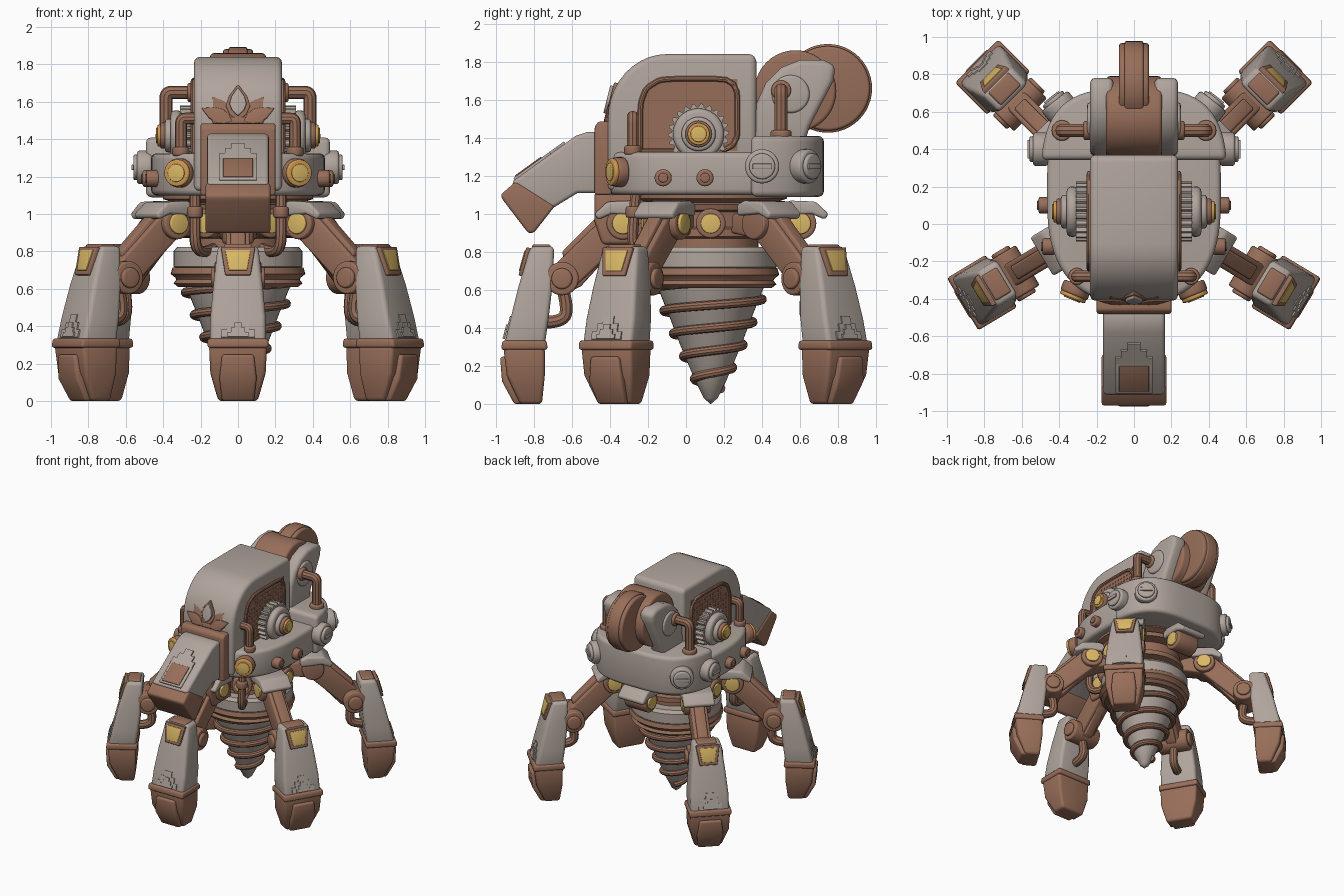
import bpy, bmesh, math
from mathutils import Matrix, Vector
from math import sin, cos, pi, radians

if "Cube" in bpy.data.objects:
    bpy.data.objects.remove(bpy.data.objects["Cube"])

def material(name, rgb):
    m = bpy.data.materials.new(name)
    m.diffuse_color = (*rgb, 1)
    m.use_nodes = True
    m.node_tree.nodes["Principled BSDF"].inputs["Base Color"].default_value = m.diffuse_color
    return m

GREY = material("stone grey", (.435, .375, .335))
BROWN = material("copper brown", (.31, .155, .10))
YELLOW = material("lamp yellow", (.70, .48, .13))
ORANGE = material("lamp rim orange", (.62, .32, .08))
I4 = Matrix()
SIDE = Matrix(((0, 0, 1, 0), (1, 0, 0, 0), (0, 1, 0, 0), (0, 0, 0, 1)))  # profile in y,z; depth along x
LEGP = Matrix.Rotation(pi / 2, 4, 'X')                                    # profile in x,z; depth along -y

def emit(name, bm, mat, M=I4, bevel=0):
    bm.transform(M)
    bmesh.ops.remove_doubles(bm, verts=bm.verts, dist=1e-5)
    bmesh.ops.recalc_face_normals(bm, faces=bm.faces)
    if bevel:
        es = [e for e in bm.edges if e.calc_face_angle(0) > .6]
        bmesh.ops.bevel(bm, geom=es, offset=bevel, segments=3, profile=.5, affect='EDGES', clamp_overlap=True)
    for f in bm.faces:
        f.smooth = True
    for e in bm.edges:
        e.smooth = e.calc_face_angle(0) < .62
    me = bpy.data.meshes.new(name)
    bm.to_mesh(me)
    bm.free()
    me.materials.append(mat)
    ob = bpy.data.objects.new(name, me)
    bpy.context.collection.objects.link(ob)

def prism(name, pts, t0, t1, mat, M=I4, bevel=0):
    bm = bmesh.new()
    lo, hi = ([bm.verts.new((x, y, t)) for x, y in pts] for t in (t0, t1))
    bm.faces.new(lo)
    bm.faces.new(hi)
    for i in range(len(pts)):
        bm.faces.new((lo[i - 1], lo[i], hi[i], hi[i - 1]))
    emit(name, bm, mat, M, bevel)

def loft(name, secs, mat, M=I4, bevel=0):
    """Stack of rectangles: (z, x0, x1, half width in y)."""
    bm = bmesh.new()
    rows = [[bm.verts.new(c) for c in ((a, -w, z), (b, -w, z), (b, w, z), (a, w, z))] for z, a, b, w in secs]
    bm.faces.new(rows[0])
    bm.faces.new(rows[-1])
    for p, q in zip(rows, rows[1:]):
        for i in range(4):
            bm.faces.new((p[i - 1], p[i], q[i], q[i - 1]))
    emit(name, bm, mat, M, bevel)

def lathe(name, prof, mat, M=I4, n=48):
    bm = bmesh.new()
    rows = [[bm.verts.new((r * cos(2 * pi * i / n), r * sin(2 * pi * i / n), z)) for i in range(n)] for r, z in prof]
    for p, q in zip(rows, rows[1:]):
        for i in range(n):
            bm.faces.new((p[i - 1], p[i], q[i], q[i - 1]))
    emit(name, bm, mat, M)

def cyl(name, p, d, r, depth, mat, M=I4, bevel=.012, n=28):
    """Round peg starting at p and growing along d."""
    A = Matrix.Translation(p) @ Vector(d).to_track_quat('Z', 'Y').to_matrix().to_4x4()
    prism(name, [(r * cos(2 * pi * i / n), r * sin(2 * pi * i / n)) for i in range(n)], 0, depth, mat, M @ A, bevel)

def tube(name, pts, r, mat, M=I4, res=5):
    cu = bpy.data.curves.new(name, 'CURVE')
    cu.dimensions, cu.bevel_depth, cu.bevel_resolution, cu.use_fill_caps = '3D', r, 3, True
    sp = cu.splines.new('NURBS')
    sp.points.add(len(pts) - 1)
    for q, p in zip(sp.points, pts):
        q.co = (*p, 1)
    sp.order_u, sp.use_endpoint_u, sp.resolution_u = 3, True, res
    ob = bpy.data.objects.new(name, cu)
    bpy.context.collection.objects.link(ob)
    me = bpy.data.meshes.new_from_object(ob.evaluated_get(bpy.context.evaluated_depsgraph_get()))
    bm = bmesh.new()
    bm.from_mesh(me)
    bpy.data.objects.remove(ob)
    bpy.data.meshes.remove(me)
    emit(name, bm, mat, M)

def frame(o, x, y):
    x, y = Vector(x).normalized(), Vector(y).normalized()
    return Matrix.Translation(o) @ Matrix((x, y, x.cross(y))).transposed().to_4x4()

def trap(a, b, y0, y1):
    return [(-a, y0), (a, y0), (b, y1), (-b, y1)]

def steps(s):
    half = [(.09, 0), (.09, .3), (.062, .3), (.062, .6), (.032, .6), (.032, .9)]
    pts = [(x * s, y * .14 * s) for x, y in half]
    return pts + [(-x, y) for x, y in reversed(pts)]

# hip: joint, side lamps and cover; x outward, z up
def hip(tag, M, lamps):
    prism(tag + "_hip_cover", [(.36, .99), (.36, 1.05), (.41, 1.07), (.54, 1.065), (.61, 1.0), (.59, .97), (.52, 1.0)], -.12, .12, GREY, M @ LEGP, .015)
    cyl(tag + "_hip_joint", (.46, -.1, .95), (0, 1, 0), .085, .2, BROWN, M)
    for s in lamps:
        cyl(tag + "_hip_lamp", (.46, s * .09, .95), (0, s, 0), .056, .025, YELLOW, M, .006)

# five legs, each built in its own frame, outer edge at x = 1.1
def leg(tag, px, py, heading, lamps=(1, -1)):
    h = radians(heading)
    M = Matrix.Translation((px - 1.1 * cos(h), py - 1.1 * sin(h), 0)) @ Matrix.Rotation(h, 4, 'Z')
    P = M @ LEGP
    hip(tag, M, lamps)
    prism(tag + "_arm", [(.26, .9), (.27, 1.0), (.47, 1.04), (.54, 1.0), (.83, .72), (.74, .59), (.44, .87)], -.065, .065, BROWN, P, .015)
    prism(tag + "_arm_ridge", [(.5, 1.01), (.56, 1.02), (.78, .80), (.72, .6), (.68, .62), (.47, .85)], -.04, .04, BROWN, P, .012)
    for s in (1, -1):
        cyl(tag + "_knee_cap", (.78, s * .11, .66), (0, s, 0), .055, .035, BROWN, M)
    cyl(tag + "_knee", (.78, -.125, .66), (0, 1, 0), .088, .25, BROWN, M)
    tube(tag + "_hook", [(.78, 0, .62), (.75, 0, .52), (.77, 0, .43), (.88, 0, .43)], .035, BROWN, M)
    loft(tag + "_shin", [(.31, .87, 1.083, .15), (.45, .85, 1.05, .148), (.62, .83, 1.008, .132), (.83, .82, .945, .108)], GREY, M, .025)
    F = M @ frame((.972, 0, .755), (0, 1, 0), (-.15, 0, .53))
    prism(tag + "_window_frame", trap(.068, .092, -.085, .07), -.02, .014, BROWN, F, .006)
    prism(tag + "_window", trap(.048, .068, -.062, .05), 0, .019, YELLOW, F, .003)
    loft(tag + "_shin_top", [(.80, .84, .94, .08), (.84, .84, .935, .075)], BROWN, M, .01)
    F = M @ frame((1.075, 0, .34), (0, 1, 0), (-.14, 0, .53))
    prism(tag + "_step_relief", steps(1.0), -.01, .01, GREY, F)
    prism(tag + "_step_relief_inner", steps(.62), -.01, .018, GREY, F)
    loft(tag + "_foot_band", [(.285, .855, 1.1, .163), (.335, .86, 1.093, .163)], BROWN, M, .015)
    loft(tag + "_foot", [(0, .885, 1.0, .105), (.15, .87, 1.07, .148), (.3, .87, 1.088, .155)], BROWN, M, .02)
    loft(tag + "_toe", [(0, .95, 1.03, .085), (.12, .95, 1.095, .1), (.25, .95, 1.105, .085)], BROWN, M, .015)

leg("front_leg", 0, -.972, -90)
for s, n in ((1, "right"), (-1, "left")):
    leg(n + "_side_leg", s * .918, -.43, -31 if s > 0 else 211)
    leg(n + "_rear_leg", s * .842, .872, 45 if s > 0 else 135, (s,))
hip("back", Matrix.Translation((0, .14, 0)) @ Matrix.Rotation(pi / 2, 4, 'Z'), (1, -1))

# drill and waist
C = Matrix.Translation((0, .13, 0))
lathe("drill_cone", [(0, 0), (.035, .03), (.085, .13), (.16, .31), (.225, .48), (.29, .64), (.3, .72), (0, .72)], GREY, C)
lathe("drill_collar", [(0, .7), (.325, .7), (.345, .72), (.345, .80), (.325, .825), (0, .825)], GREY, C)
lathe("drill_ring", [(.2, .61), (.32, .61), (.345, .63), (.33, .65), (.335, .66), (.36, .68), (.35, .715), (.2, .715)], BROWN, C)
helix = []
for i in range(118):
    z = .64 - .56 * i / 117
    r = .02 + .45 * z + .012 * sin(pi * z / .64)
    a = -i * 2 * pi / 25
    helix.append((r * cos(a), r * sin(a), z))
tube("drill_thread", helix, .024, BROWN, C, 2)
lathe("waist", [(0, .8), (.25, .8), (.25, .87), (.31, .88), (.31, .92), (.28, .93), (.28, 1.01), (.36, 1.02), (.37, 1.05),
                (.34, 1.06), (.40, 1.08), (.40, 1.12), (0, 1.12)], BROWN, C)
for a in (0, 180, 242, 298):
    d = Vector((cos(radians(a)), sin(radians(a)), 0))
    cyl("waist_boss", d * .2 + Vector((0, .13, .95)), d, .078, .18, BROWN)
    cyl("waist_lamp", d * .37 + Vector((0, .13, .95)), d, .052, .02, YELLOW, bevel=.005)

# hull ring with its taller rear half
def oval(rx, ry, nf, nb, n=72):
    out = []
    for i in range(n):
        c, s = cos(2 * pi * i / n), sin(2 * pi * i / n)
        e = 2 / (nb if s > 0 else nf)
        out.append((math.copysign(abs(c) ** e * rx, c), .15 + math.copysign(abs(s) ** e * ry, s)))
    return out
prism("hull", oval(.465, .57, 2.6, 3.2), 1.1, 1.325, GREY, bevel=.03)
rear = [p for p in oval(.5, .575, 2.8, 3.2) if p[1] > .32]
prism("rear_hull", rear, 1.09, 1.41, GREY, bevel=.03)

# cabin
arc = [(-.1 - .31 * cos(pi / 2 * i / 10), 1.5 + .34 * sin(pi / 2 * i / 10)) for i in range(11)]
prism("cabin", [(-.41, 1.12)] + arc + [(.36, 1.84), (.37, 1.8), (.37, 1.2)], -.235, .235, GREY, SIDE, .03)
panel = [(-.24, 1.33), (-.24, 1.58), (-.21, 1.66), (-.13, 1.71), (.27, 1.71), (.27, 1.33)]
for s in (1, -1):
    S = Matrix.Scale(s, 4, (1, 0, 0))
    prism("grille", panel, .22, .241, BROWN, S @ SIDE)
    tube("grille_rim", [(.238, *p) for a, b in zip(panel, panel[1:] + panel[:1])
                        for p in (a, ((a[0] + b[0]) / 2, (a[1] + b[1]) / 2))] + [(.238, -.24, 1.33)], .015, BROWN, S, 3)
    bm = bmesh.new()
    for i in range(13):
        for j in range(10):
            y, z = -.19 + i * .035, 1.35 + j * .035
            if y > -.14 or z < 1.62:
                bmesh.ops.create_cube(bm, size=.016, matrix=Matrix.Translation((.237, y, z)) @ Matrix.Rotation(pi / 4, 4, 'X'))
    emit("grille_studs", bm, BROWN, S)
    # gear with side lamp
    V = S @ Matrix.Translation((0, .066, 1.42))
    gear = [((.16 if i % 4 < 2 else .142) * cos(2 * pi * i / 88), (.16 if i % 4 < 2 else .142) * sin(2 * pi * i / 88)) for i in range(88)]
    prism("gear", gear, .22, .31, GREY, V @ SIDE)
    cyl("gear_hub", (.3, 0, 0), (1, 0, 0), .135, .06, GREY, V, .025)
    cyl("gear_lamp_collar", (.34, 0, 0), (1, 0, 0), .09, .05, GREY, V, .015)
    cyl("gear_lamp_socket", (.38, 0, 0), (1, 0, 0), .07, .035, BROWN, V, .01)
    cyl("gear_lamp_rim", (.41, 0, 0), (1, 0, 0), .058, .02, ORANGE, V, .006)
    cyl("gear_lamp", (.42, 0, 0), (1, 0, 0), .042, .018, YELLOW, V, .005)
    # headlights
    d = Vector((.38, -.925, 0))
    p = Vector((.3, -.325, 1.22))
    cyl("headlight_socket", p, d, .078, .06, BROWN, S)
    cyl("headlight_rim", p + d * .055, d, .072, .025, ORANGE, S, .008)
    cyl("headlight", p + d * .072, d, .048, .014, YELLOW, S, .004)
    # hull bolts
    for y, x in ((-.12, .42), (.1, .44)):
        cyl("small_bolt", (x, y, 1.19), (1, 0, 0), .045, .07, BROWN, S)
        cyl("small_bolt_cap", (x + .06, y, 1.19), (1, 0, 0), .025, .018, BROWN, S, .005)
    for p, d in (((.46, .40, 1.25), (1, 0, 0)), ((.375, .595, 1.25), (.62, .78, 0))):
        d = Vector(d)
        cyl("big_bolt", p, d, .09, .08, GREY, S, .015)
        cyl("big_bolt_head", Vector(p) + d * .07, d, .068, .03, GREY, S, .01)
        prism("big_bolt_slot", trap(.05, .05, -.014, .014), 0, .012, GREY,
              S @ frame(Vector(p) + d * .098, (-d.y, d.x, 0), (0, 0, 1)), .003)
    # pipes
    tube("rear_pipe", [(.385, .5, 1.38), (.385, .5, 1.58), (.385, .5, 1.65), (.33, .5, 1.65), (.2, .5, 1.65)], .036, BROWN, S)
    cyl("rear_pipe_flange", (.385, .5, 1.39), (0, 0, 1), .055, .05, BROWN, S)
    cyl("rear_pipe_collar", (.23, .5, 1.65), (1, 0, 0), .052, .04, BROWN, S)
    tube("front_pipe", [(.305, -.28, 1.3), (.305, -.28, 1.45), (.305, -.28, 1.51), (.26, -.28, 1.51), (.2, -.28, 1.51)], .032, BROWN, S)
    cyl("front_pipe_flange", (.305, -.28, 1.31), (0, 0, 1), .045, .05, BROWN, S)
    tube("lower_pipe", [(.23, -.26, 1.13), (.23, -.28, .95), (.23, -.28, .82), (.18, -.2, .79), (.12, -.05, .82)], .03, BROWN, S)
    cyl("lower_pipe_flange", (.23, -.275, .98), (0, 0, 1), .042, .06, BROWN, S)
    # rear shoulders holding the wheel
    prism("wheel_shoulder", [(.36, 1.36), (.37, 1.58), (.42, 1.69), (.5, 1.77), (.6, 1.81), (.72, 1.81), (.785, 1.78), (.775, 1.7),
                             (.65, 1.46), (.62, 1.36)], .11, .235, GREY, S @ SIDE, .03)
    cyl("shoulder_disc", (.2, .55, 1.63), (1, 0, 0), .1, .05, GREY, S, .015)

# rear wheel
cyl("wheel_hub", (-.15, .575, 1.645), (1, 0, 0), .215, .3, BROWN, bevel=.02, n=40)
cyl("wheel", (-.08, .745, 1.66), (1, 0, 0), .222, .16, BROWN, bevel=.015, n=48)
cyl("wheel_tread", (-.05, .745, 1.66), (1, 0, 0), .233, .1, BROWN, bevel=.01, n=48)

# snout
prism("snout_collar", [(-.48, 1.1), (-.48, 1.46), (-.46, 1.485), (-.39, 1.485), (-.39, 1.1)], -.2, .2, BROWN, SIDE, .012)
prism("snout", [(-.45, 1.43), (-.52, 1.43), (-.58, 1.41), (-.92, 1.165), (-.75, 1.0), (-.57, 1.11), (-.45, 1.11)], -.165, .165, GREY, SIDE, .02)
prism("snout_tip", [(-.895, 1.17), (-.975, 1.10), (-.96, 1.07), (-.83, .9), (-.8, .9), (-.69, 1.04)], -.173, .173, BROWN, SIDE, .02)
T = frame((0, -.82, 1.237), (1, 0, 0), (0, .811, .585))
prism("snout_slot_rim", trap(.1, .1, -.1, .1), -.02, .012, GREY, T, .006)
prism("snout_slot", trap(.08, .08, -.085, .085), -.01, .018, BROWN, T, .004)
prism("snout_step_relief", [(x, y + .09) for x, y in steps(1.1)], -.01, .012, GREY, T)
prism("chin", [(-.48, 1.12), (-.48, .96), (-.44, .84), (-.2, .84), (-.2, 1.12)], -.085, .085, BROWN, SIDE, .02)

# lotus crest on the cabin front
L = Matrix.Translation((0, -.405, 1.49)) @ Matrix.Rotation(radians(76), 4, 'X')
def petal(name, x, ang, w, l, t, mat, y=0):
    prof = [(0, 0), (.7, .2), (1, .42), (.75, .68), (.3, .88), (0, 1)]
    pts = [(a * w, b * l) for a, b in prof] + [(-a * w, b * l) for a, b in reversed(prof[1:-1])]
    prism(name, pts, -.06, t, mat, L @ Matrix.Translation((x, y, 0)) @ Matrix.Rotation(radians(ang), 4, 'Z'), .005)
petal("crest_back_petal", 0, 0, .065, .205, .022, BROWN)
petal("crest_jewel", 0, 0, .046, .155, .038, GREY, .03)
for s in (1, -1):
    petal("crest_petal", s * .025, -s * 40, .05, .18, .018, BROWN)
    petal("crest_low_petal", s * .03, -s * 66, .042, .18, .026, BROWN)
prism("crest_base", trap(.13, .15, -.01, .025), -.05, .024, BROWN, L, .006)
